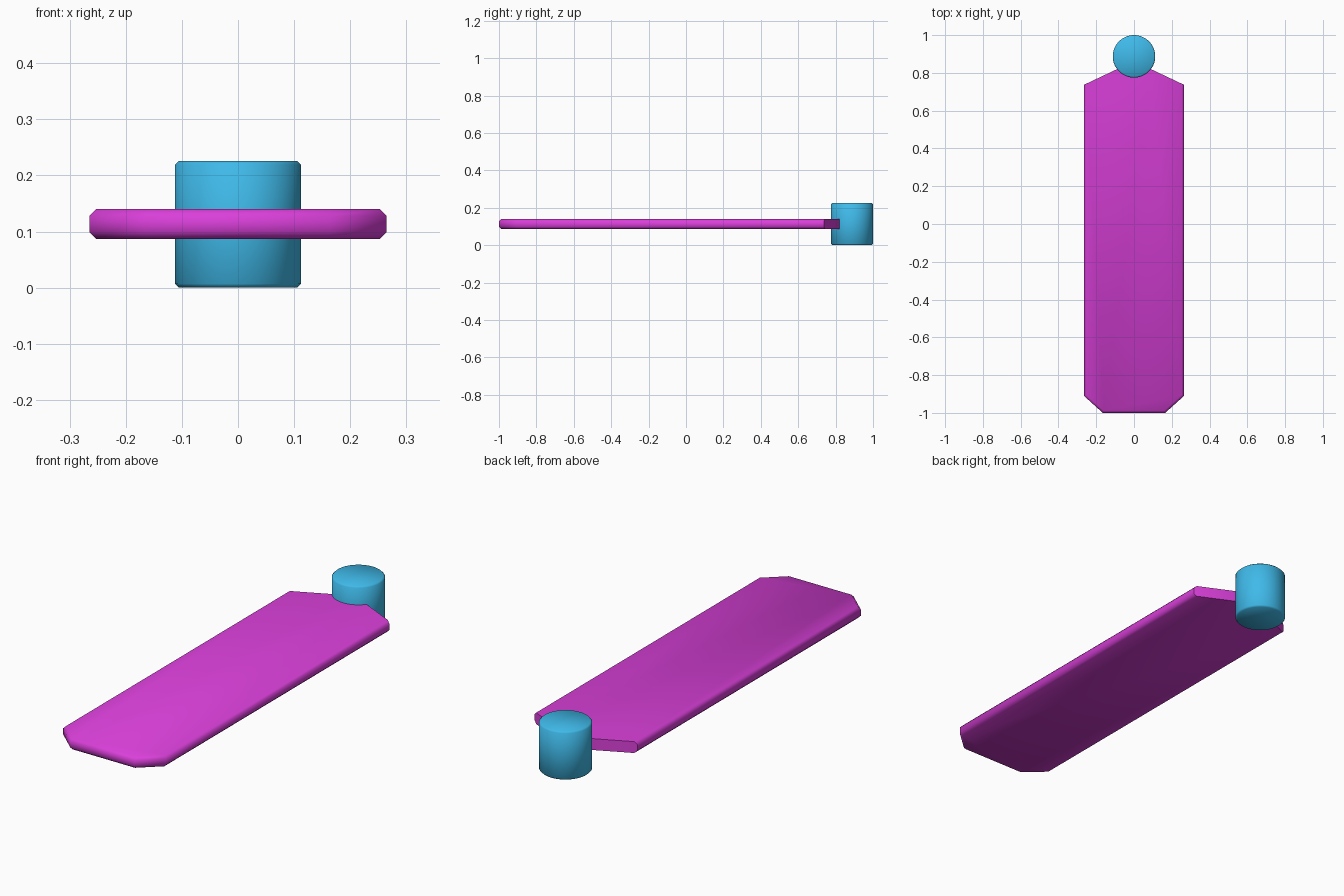
import bpy, bmesh

if "Cube" in bpy.data.objects:
    bpy.data.objects.remove(bpy.data.objects["Cube"])


def finish(bm, name, color):
    mesh = bpy.data.meshes.new(name)
    bmesh.ops.recalc_face_normals(bm, faces=bm.faces)
    bm.to_mesh(mesh)
    bm.free()
    obj = bpy.data.objects.new(name, mesh)
    bpy.context.collection.objects.link(obj)
    mat = bpy.data.materials.new(name + "_color")
    mat.diffuse_color = color
    mat.use_nodes = True
    mat.node_tree.nodes["Principled BSDF"].inputs["Base Color"].default_value = mat.diffuse_color
    mesh.materials.append(mat)
    bpy.ops.object.select_all(action='DESELECT')
    obj.select_set(True)
    bpy.context.view_layer.objects.active = obj
    bpy.ops.object.shade_smooth_by_angle(angle=0.9)
    return obj


# Flat panel: right half of the outline, mirrored; its back tip sits inside the pin
half = [(0.165, -1.0), (0.265, -0.91), (0.265, 0.737), (0.085, 0.822)]
outline = half + [(-x, y) for x, y in reversed(half)]
bm = bmesh.new()
base = bm.faces.new([bm.verts.new((x, y, 0.087)) for x, y in outline])
ext = bmesh.ops.extrude_face_region(bm, geom=[base])
top = [v for v in ext["geom"] if isinstance(v, bmesh.types.BMVert)]
bmesh.ops.translate(bm, verts=top, vec=(0, 0, 0.053))

# Chamfer the long sides and front, leaving the back edges square
rim = [e for e in bm.edges
       if abs(e.verts[0].co.z - e.verts[1].co.z) < 1e-5
       and min(v.co.y for v in e.verts) < 0.7]
bmesh.ops.bevel(bm, geom=rim, offset=0.012, segments=1, profile=0.5, affect='EDGES')
finish(bm, "flat_panel", (0.7, 0.05, 0.7, 1))

# Upright pivot pin with small chamfers on both rims
bm = bmesh.new()
bmesh.ops.create_cone(bm, cap_ends=True, segments=64,
                      radius1=0.1125, radius2=0.1125, depth=0.226)
bmesh.ops.translate(bm, verts=bm.verts, vec=(0, 0.8875, 0.113))
rim = [e for e in bm.edges if abs(e.verts[0].co.z - e.verts[1].co.z) < 1e-5]
bmesh.ops.bevel(bm, geom=rim, offset=0.007, segments=1, profile=0.5, affect='EDGES')
finish(bm, "pivot_pin", (0.05, 0.49, 0.82, 1))
